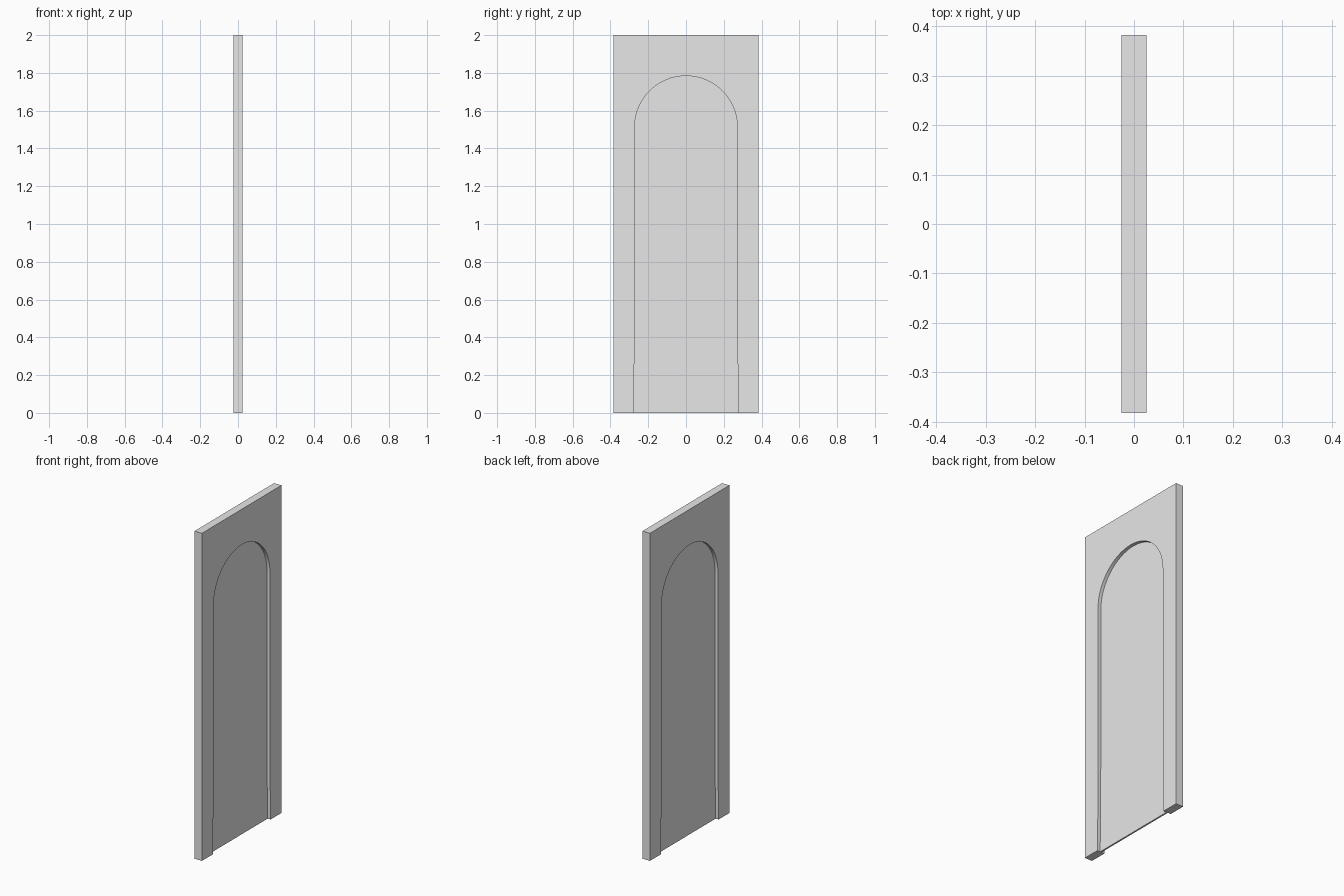
import bpy
import bmesh
from math import cos, sin, pi

cube = bpy.data.objects.get("Cube")
if cube:
    bpy.data.objects.remove(cube, do_unlink=True)

HALF_W, HEIGHT, THICK = 0.383, 2.0, 0.05
PANEL_THICK = 0.01
RADIUS, SPRING, SEGMENTS = 0.272, 1.512, 32

grey = bpy.data.materials.new("plain_grey")
grey.use_nodes = True
colour = (0.8, 0.8, 0.8, 1)
grey.diffuse_color = colour
grey.node_tree.nodes["Principled BSDF"].inputs["Base Color"].default_value = colour


def slab(name, outline, thickness):
    """Extrude a (y, z) outline along x, centred on x = 0."""
    bm = bmesh.new()
    face = bm.faces.new([bm.verts.new((-thickness / 2, y, z)) for y, z in outline])
    result = bmesh.ops.extrude_face_region(bm, geom=[face])
    moved = [v for v in result["geom"] if isinstance(v, bmesh.types.BMVert)]
    bmesh.ops.translate(bm, verts=moved, vec=(thickness, 0, 0))
    bmesh.ops.recalc_face_normals(bm, faces=bm.faces)
    mesh = bpy.data.meshes.new(name)
    bm.to_mesh(mesh)
    bm.free()
    mesh.materials.append(grey)
    obj = bpy.data.objects.new(name, mesh)
    bpy.context.collection.objects.link(obj)
    bpy.context.view_layer.objects.active = obj
    obj.select_set(True)
    bpy.ops.object.shade_smooth_by_angle()
    obj.select_set(False)
    return obj


# Round-headed opening, slightly wider at the foot
arc = [(RADIUS * cos(pi * i / SEGMENTS), SPRING + RADIUS * sin(pi * i / SEGMENTS))
       for i in range(SEGMENTS + 1)]
foot = [(0.279, 0), (0.274, 0.24)]
arch = foot + arc + [(-y, z) for y, z in reversed(foot)]

# Surround with the arched opening cut out
corners = [(-HALF_W, 0), (-HALF_W, HEIGHT), (HALF_W, HEIGHT), (HALF_W, 0)]
slab("arched_frame", arch + corners, THICK)

# Thin panel recessed on both sides
slab("recessed_panel", arch, PANEL_THICK)
